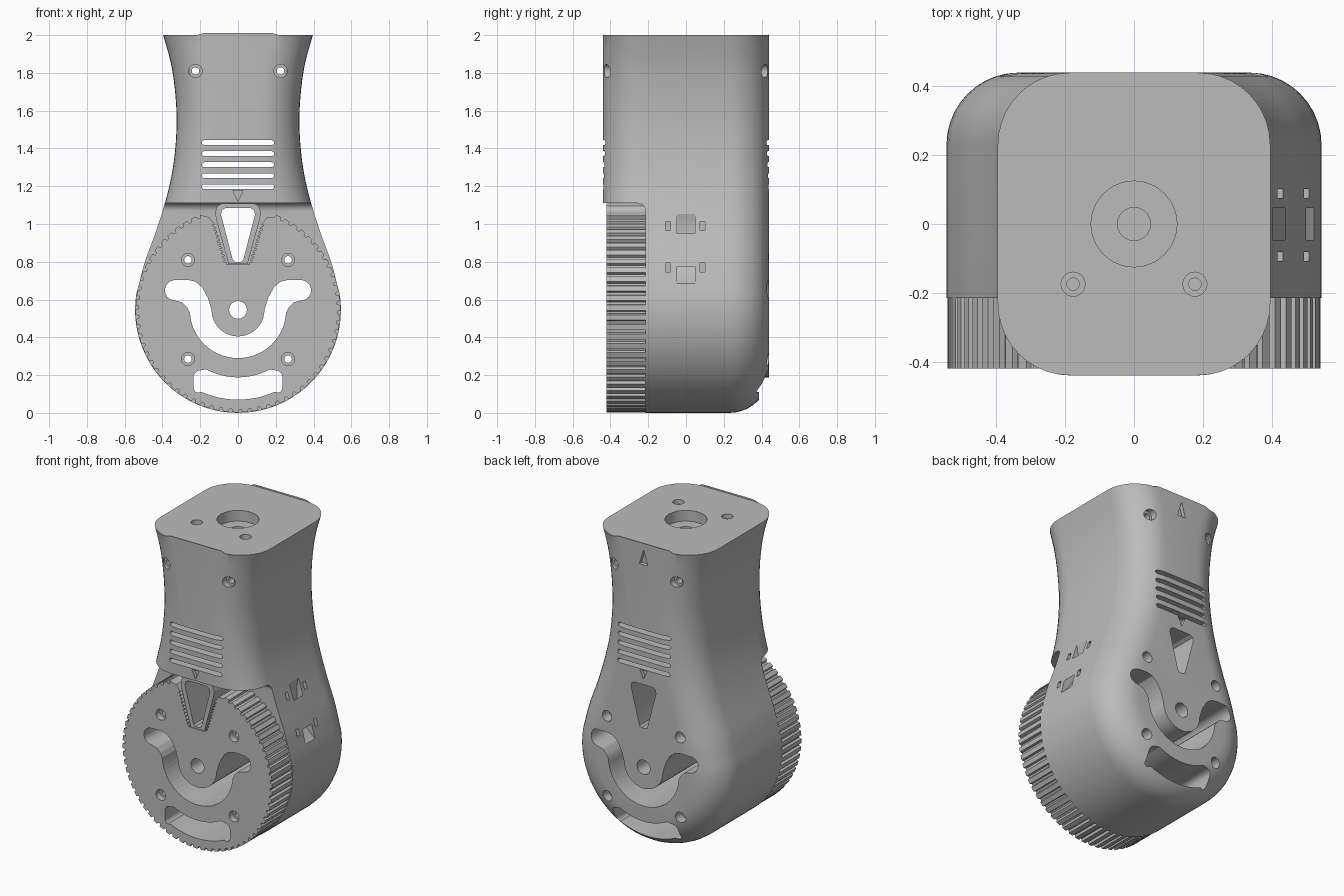
import bpy, bmesh, math
from mathutils import Vector, Matrix

if "Cube" in bpy.data.objects:
    bpy.data.objects.remove(bpy.data.objects["Cube"], do_unlink=True)

grey = bpy.data.materials.new("plain grey")
grey.use_nodes = True
grey.diffuse_color = (0.5, 0.5, 0.5, 1)
grey.node_tree.nodes["Principled BSDF"].inputs["Base Color"].default_value = (0.5, 0.5, 0.5, 1)

HUB = 0.545      # height of the wheel centre
RIM = 0.542      # wheel radius
SEAT = -0.215    # plane where wheel meets housing


def make(name, bm):
    bmesh.ops.recalc_face_normals(bm, faces=bm.faces)
    me = bpy.data.meshes.new(name)
    bm.to_mesh(me)
    bm.free()
    me.materials.append(grey)
    ob = bpy.data.objects.new(name, me)
    bpy.context.collection.objects.link(ob)
    return ob


def prism(bm, pts, a, b, axis="y"):
    """Extrude a 2D outline; y uses (x, z) points and x uses (y, z) points."""
    put = (lambda p, d: (p[0], d, p[1])) if axis == "y" else (lambda p, d: (d, p[0], p[1]))
    lo = [bm.verts.new(put(p, a)) for p in pts]
    hi = [bm.verts.new(put(p, b)) for p in pts]
    faces = [bm.faces.new(lo), bm.faces.new(hi[::-1])]
    for i in range(len(pts)):
        j = (i + 1) % len(pts)
        faces.append(bm.faces.new((lo[i], lo[j], hi[j], hi[i])))
    bmesh.ops.recalc_face_normals(bm, faces=faces)


def bore(bm, steps, x, other, axis="y", n=20):
    """Stepped round cutter; steps are (radius, position along axis)."""
    rings = []
    for r, d in steps:
        ring = []
        for k in range(n):
            t = math.tau * k / n
            u, v = x + r * math.cos(t), other + r * math.sin(t)
            ring.append(bm.verts.new((u, d, v) if axis == "y" else (u, v, d)))
        rings.append(ring)
    faces = [bm.faces.new(rings[0]), bm.faces.new(rings[-1][::-1])]
    for p, q in zip(rings, rings[1:]):
        for k in range(n):
            m = (k + 1) % n
            faces.append(bm.faces.new((p[k], p[m], q[m], q[k])))
    bmesh.ops.recalc_face_normals(bm, faces=faces)


def arc(cx, cz, r, a, b, n):
    return [(cx + r * math.cos(math.radians(a + (b - a) * i / n)),
             cz + r * math.sin(math.radians(a + (b - a) * i / n))) for i in range(n + 1)]


def mirrored(half):
    return half + [(-x, z) for x, z in reversed(half) if abs(x) > 1e-5]


def cut(ob, build):
    bm = bmesh.new()
    build(bm)
    tool = make("cutter", bm)
    tool.hide_render = True
    mod = ob.modifiers.new("cut", "BOOLEAN")
    mod.operation, mod.solver, mod.object = "DIFFERENCE", "EXACT", tool
    bpy.context.view_layer.objects.active = ob
    bpy.ops.object.modifier_apply(modifier=mod.name)
    bpy.data.objects.remove(tool, do_unlink=True)


def smooth(ob, angle):
    bpy.ops.object.select_all(action="DESELECT")
    ob.select_set(True)
    bpy.context.view_layer.objects.active = ob
    bpy.ops.object.shade_smooth_by_angle(angle=math.radians(angle))


# Housing: waisted outline with a rolled front and back edge
def side(z):
    keys = [(0.68, 0.525), (0.8, 0.493), (0.95, 0.438), (1.1, 0.39), (1.25, 0.353), (1.4, 0.332),
            (1.55, 0.325), (1.7, 0.333), (1.85, 0.355), (2.0, 0.396)]
    for i in range(len(keys) - 1):
        (z0, w0), (z1, w1) = keys[i], keys[i + 1]
        if z <= z1:
            zp, wp = keys[max(i - 1, 0)]
            zn, wn = keys[min(i + 2, len(keys) - 1)]
            t, h = (z - z0) / (z1 - z0), z1 - z0
            m0, m1 = (w1 - wp) / (z1 - zp) * h, (wn - w0) / (zn - z0) * h
            return ((2*t**3 - 3*t*t + 1) * w0 + (t**3 - 2*t*t + t) * m0
                    + (3*t*t - 2*t**3) * w1 + (t**3 - t*t) * m1)
    return keys[-1][1]


right = [(side(z), z) for z in (2 - 1.32 * i / 28 for i in range(29))]
right += arc(0, HUB, 0.545, 9, -90, 22)
path = [Vector(p) for p in mirrored([(x if abs(x) > 1e-5 else 0, z) for x, z in right])]
normals = []
for i in range(len(path)):
    t = path[min(i + 1, len(path) - 1)] - path[max(i - 1, 0)]
    normals.append(Vector((-t.y, t.x)).normalized())
normals[0], normals[-1] = Vector((1, 0)), Vector((-1, 0))

R, DEPTH = 0.21, 0.44
roll = [(R * (1 - math.cos(math.radians(a))), DEPTH - R + R * math.sin(math.radians(a)))
        for a in range(0, 91, 9)]
layers = [(d, -y) for d, y in reversed(roll)] + roll
bm = bmesh.new()
grid = []
for d, y in layers:
    ring = []
    for p, n in zip(path, normals):
        q = p - n * d
        ring.append(bm.verts.new((q.x, y, q.y)))
    grid.append(ring)
for a, b in zip(grid, grid[1:]):
    for i in range(len(path) - 1):
        bm.faces.new((a[i], a[i + 1], b[i + 1], b[i]))
bm.faces.new(grid[0])
bm.faces.new(grid[-1])
bm.faces.new([g[0] for g in grid] + [g[-1] for g in reversed(grid)])
housing = make("housing", bm)

# Front recess for the wheel, with a rounded upper corner
cut(housing, lambda bm: prism(
    bm, [(-0.6, -0.1), (SEAT, -0.1)] + arc(SEAT - 0.04, 1.07, 0.04, 0, 90, 6) + [(-0.6, 1.11)],
    -0.8, 0.8, "x"))


# Openings shared by the wheel and housing
def openings(bm):
    smile = arc(0, HUB, 0.14, -90, 0, 10)
    smile += [(0.16, 0.61), (0.19, 0.665), (0.225, 0.695), (0.27, 0.705)]
    smile += arc(0.333, 0.649, 0.054, 80, -90, 10)
    smile += [(0.295, 0.585), (0.27, 0.56)] + arc(0, HUB, 0.255, -3, -90, 14)
    lower = arc(0, HUB, 0.357, -90, -62, 6) + arc(0.2, 0.19, 0.035, 75, 0, 4)
    lower += arc(0.205, 0.135, 0.03, 0, -70, 4) + arc(0, HUB, 0.475, -66, -90, 6)
    wedge = [(0, 1.085), (0.065, 1.085), (0.085, 1.073), (0.09, 1.05), (0.028, 0.81), (0.015, 0.8), (0, 0.8)]
    for half in (smile, lower, wedge):
        half = [(0 if abs(x) < 1e-5 else x, z) for x, z in half]
        prism(bm, mirrored(half), -0.6, 0.6)
    bore(bm, [(0.047, -0.6), (0.047, 0.6)], 0, HUB, n=28)
    for x, z in [(s * 0.265, z) for s in (-1, 1) for z in (0.285, 0.81)]:
        bore(bm, [(0.035, -0.6), (0.035, -0.38), (0.02, -0.38), (0.02, 0.37), (0.035, 0.37), (0.035, 0.6)], x, z)


# Vents, screw holes, markers, socket and strap channel
def housing_details(bm):
    for i in range(5):
        z = 1.197 + i * 0.0585
        prism(bm, arc(0.178, z, 0.013, -90, 90, 6) + arc(-0.178, z, 0.013, 90, 270, 6), -0.6, 0.6)
    for s in (-1, 1):
        bore(bm, [(0.035, -0.6), (0.035, -0.39), (0.02, -0.39), (0.02, 0.39), (0.035, 0.39), (0.035, 0.6)],
             s * 0.225, 1.81)
        bore(bm, [(0.035, 2.1), (0.035, 1.97), (0.018, 1.97), (0.018, 1.86)], s * 0.177, -0.175, "z")
    bore(bm, [(0.125, 2.1), (0.125, 1.93), (0.048, 1.93), (0.048, 1.6)], 0, 0, "z", 24)
    arrow = [(-0.027, 1.178), (0.027, 1.178), (0, 1.12)]
    prism(bm, arrow, -0.6, -0.415)
    prism(bm, arrow, 0.415, 0.6)
    prism(bm, [(-0.03, 1.87), (0.03, 1.87), (0, 1.97)], 0.415, 0.6)
    prism(bm, arc(0.758, 0.965, 0.365, 130, 266, 28) + arc(0.758, 0.965, 0.32, 266, 130, 28), -0.047, 0.047)
    for y in (-0.095, 0.088):
        for z, x in ((0.99, 0.36), (0.77, 0.44)):
            prism(bm, [(y - 0.013, z - 0.024), (y + 0.013, z - 0.024),
                       (y + 0.013, z + 0.024), (y - 0.013, z + 0.024)], x, 0.7, "x")


cut(housing, openings)
cut(housing, housing_details)
smooth(housing, 28)

# Toothed wheel with a serrated notch at the top
TEETH = 66
rim = []
for k in range(TEETH):
    for f, r in ((0, RIM), (0.55, RIM), (0.65, RIM - 0.016), (0.9, RIM - 0.016)):
        t = math.pi / 2 - math.tau * (k + f) / TEETH
        p = (r * math.cos(t), HUB + r * math.sin(t))
        if not (abs(p[0]) < 0.185 and p[1] > HUB):
            rim.append(p)
notch = [(0.06, 0.785)]
for i in range(10):
    z = 0.795 + i * 0.021
    x = 0.06 + (z - 0.79) * 0.31
    notch += [(x, z), (x + 0.013, z + 0.004), (x + 0.013, z + 0.012), (x, z + 0.014)]
notch += [(0.137, 1.015), (0.155, 1.037)]
outline = notch + rim + [(-x, z) for x, z in reversed(notch)]
bm = bmesh.new()
prism(bm, outline, -0.42, SEAT)
wheel = make("toothed_wheel", bm)
cut(wheel, openings)

# Wedge-shaped frame sitting in the notch
bm = bmesh.new()
prism(bm, mirrored([(0.085, 1.109), (0.11, 1.095), (0.12, 1.065), (0.117, 1.03), (0.05, 0.788)]), -0.42, SEAT)
frame = make("notch_frame", bm)
cut(frame, openings)
